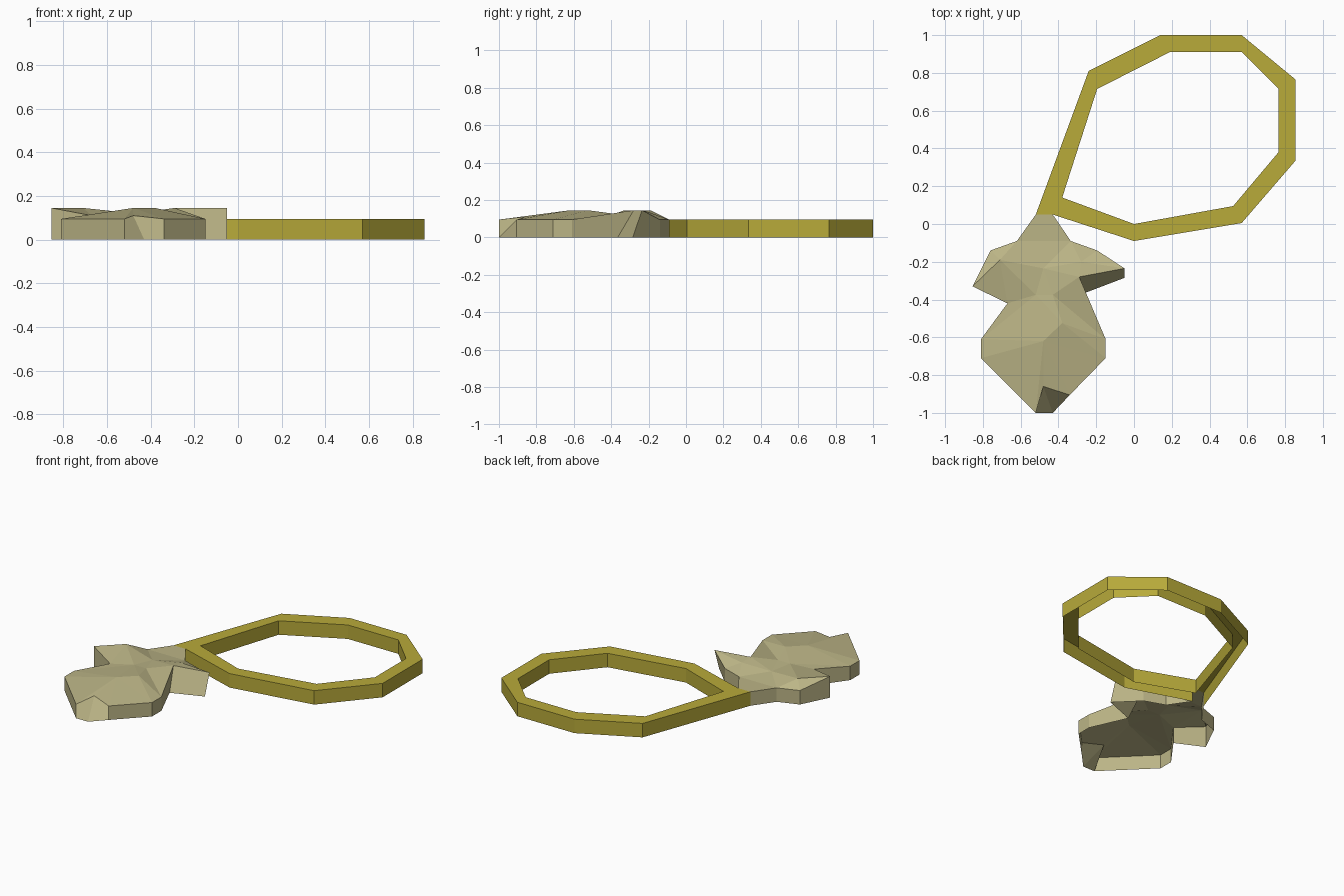
import bpy
from mathutils import Vector
from mathutils.geometry import delaunay_2d_cdt

if "Cube" in bpy.data.objects:
    bpy.data.objects.remove(bpy.data.objects["Cube"])

H = 0.095   # plate height


def material(name, rgb):
    m = bpy.data.materials.new(name)
    m.diffuse_color = (*rgb, 1)
    m.use_nodes = True
    m.node_tree.nodes["Principled BSDF"].inputs["Base Color"].default_value = m.diffuse_color
    return m


def build(name, verts, faces, mat):
    me = bpy.data.meshes.new(name)
    me.from_pydata(verts, [], faces)
    me.update()
    me.materials.append(mat)
    ob = bpy.data.objects.new(name, me)
    bpy.context.collection.objects.link(ob)
    return ob


gold = material("dull gold", (0.48, 0.405, 0.042))
pale = material("pale brass", (0.50, 0.46, 0.24))

# Ring: open-bottomed channel with flat top, outer and inner walls
outer = [(-.52, .05), (-.24, .81), (.14, 1), (.57, 1), (.855, .765),
         (.855, .335), (.57, .005), (0, -.09), (-.43, .05)]
inner = [(-.38, .14), (-.195, .715), (.19, .91), (.57, .91), (.765, .715),
         (.765, .38), (.525, .095), (0, 0)]
plan = outer + inner
n, k = len(outer), len(inner)
t = n + k                                   # offset to the lower copies
verts = [(x, y, H) for x, y in plan] + [(x, y, 0) for x, y in plan]
faces = [(i, n + i, n + i + 1, i + 1) for i in range(k - 1)]
faces += [(7, n + 7, n, 8), (8, n, 0)]
faces += [(i, i + 1, i + 1 + t, i + t) for i in range(n - 1)]
for i in range(k):
    a, b = n + i, n + (i + 1) % k
    faces.append((b, a, a + t, b + t))
build("ring", verts, faces, gold)

# Pendant: faceted top surface, clockwise rim then inner relief points
rim = [(-.52, .05, H), (-.43, .05, H), (-.335, -.09, H), (-.195, -.14, H),
       (-.05, -.235, .145), (-.29, -.28, .145), (-.15, -.61, H), (-.15, -.71, H),
       (-.34, -.905, H), (-.48, -.86, .11), (-.52, -1, H), (-.81, -.71, H),
       (-.81, -.61, H), (-.67, -.42, .11), (-.855, -.33, .145), (-.76, -.14, H),
       (-.62, -.09, H)]
relief = [(-.71, -.19, .145), (-.48, -.235, .115), (-.28, -.20, .135),
          (-.43, -.375, .125), (-.52, -.375, .125), (-.38, -.525, .145),
          (-.48, -.62, .145)]
pts = rim + relief
r = len(rim)
# Creases that must appear as edges between facets
creases = [(r + 6, 10), (r + 6, 11), (r + 6, 9), (r + 3, 6), (r + 5, r + 6),
           (r + 4, 12), (r, 14), (r, r + 1), (r + 2, 4), (r + 1, r + 2),
           (r + 5, 6)]
out = delaunay_2d_cdt([Vector(p[:2]) for p in pts], creases,
                      [list(range(r))[::-1]], 1, 1e-5)
src = [ids[0] for ids in out[3]]
faces = [tuple(src[i] for i in f) for f in out[2]]

# Rim walls: lower edge lies below the rim except at three slanted corners
slant = {4: (-.05, -.285), 5: (-.26, -.365), 9: (-.43, -1)}
low = len(pts)
verts = pts + [(*slant.get(i, p[:2]), 0) for i, p in enumerate(rim)]
for i in range(1, r):
    j = (i + 1) % r
    faces.append((i, j, low + j, low + i))
build("pendant", verts, faces, pale)
